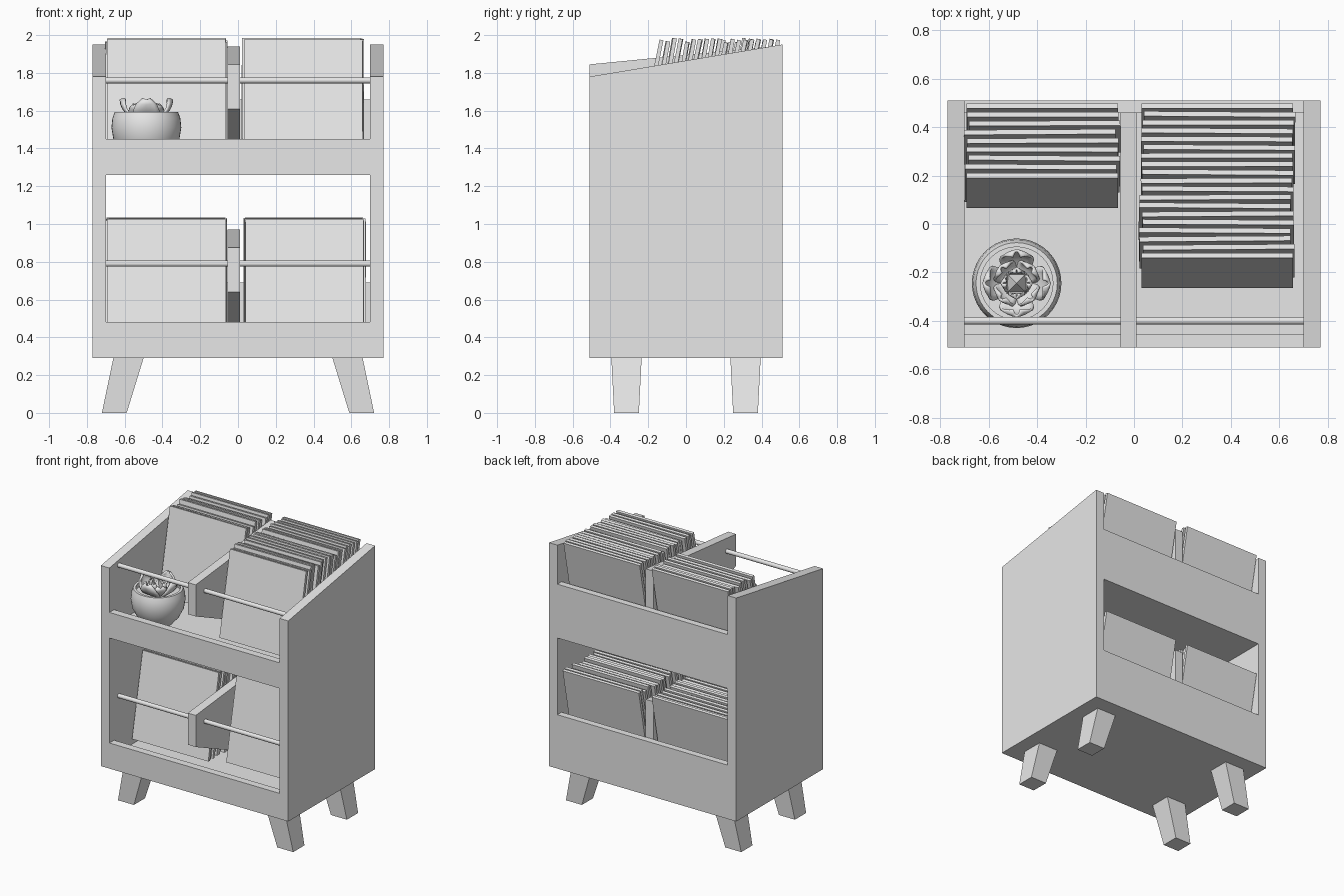
import bpy, bmesh, math, random
from mathutils import Matrix, Vector

random.seed(4)
if "Cube" in bpy.data.objects:
    bpy.data.objects.remove(bpy.data.objects["Cube"], do_unlink=True)

grey = bpy.data.materials.new("plain_grey")
grey.use_nodes = True
grey.diffuse_color = (0.8, 0.8, 0.8, 1)
grey.node_tree.nodes["Principled BSDF"].inputs["Base Color"].default_value = (0.8, 0.8, 0.8, 1)


def finish(name, bm, smooth=False):
    bmesh.ops.recalc_face_normals(bm, faces=bm.faces)
    mesh = bpy.data.meshes.new(name)
    bm.to_mesh(mesh)
    bm.free()
    mesh.materials.append(grey)
    obj = bpy.data.objects.new(name, mesh)
    bpy.context.collection.objects.link(obj)
    if smooth:
        bpy.ops.object.select_all(action='DESELECT')
        obj.select_set(True)
        bpy.context.view_layer.objects.active = obj
        bpy.ops.object.shade_smooth_by_angle(angle=math.radians(40))
    return obj


def add_box(bm, lo, hi):
    lo, hi = Vector(lo), Vector(hi)
    m = Matrix.Translation((lo + hi) / 2) @ Matrix.Diagonal((*(hi - lo), 1))
    return bmesh.ops.create_cube(bm, size=1, matrix=m)["verts"]


def box(name, lo, hi):
    bm = bmesh.new()
    add_box(bm, lo, hi)
    return finish(name, bm)


def side_profile(name, pts, x0, x1):
    """Extrude a (y, z) outline from x0 to x1."""
    bm = bmesh.new()
    face = bm.faces.new([bm.verts.new((x0, y, z)) for y, z in pts])
    out = bmesh.ops.extrude_face_region(bm, geom=[face])["geom"]
    bmesh.ops.translate(bm, vec=(x1 - x0, 0, 0),
                        verts=[v for v in out if isinstance(v, bmesh.types.BMVert)])
    return finish(name, bm)


# Cabinet sides with sloping tops
for name, x in (("right_side", -0.77), ("left_side", 0.70)):
    side_profile(name, [(-0.51, 0.29), (0.51, 0.29), (0.51, 1.95), (-0.51, 1.78)], x, x + 0.07)

# Two identical tiers: shelf, rails, divider, rod
TIER = 0.97
SHELF = 0.08
for tier, base in (("lower", 0.29), ("upper", 0.29 + TIER)):
    box(tier + "_shelf", (-0.7, -0.455, base), (0.7, 0.46, base + SHELF))
    box(tier + "_front_rail", (-0.7, -0.51, base), (0.7, -0.455, base + 0.19))
    box(tier + "_back_rail", (-0.7, 0.46, base), (0.7, 0.51, base + 0.40))
    side_profile(tier + "_divider",
                 [(-0.51, base + 0.35), (0.1, base + SHELF), (0.46, base + SHELF),
                  (0.46, base + 0.68), (-0.51, base + 0.585)], -0.055, 0.01)
    bm = bmesh.new()
    bmesh.ops.create_cone(bm, cap_ends=True, segments=16, radius1=0.016, radius2=0.016, depth=1.4,
                          matrix=Matrix.Translation((0, -0.4, base + 0.5)) @ Matrix.Rotation(math.pi / 2, 4, 'Y'))
    finish(tier + "_rod", bm, True)

# Splayed tapering legs
for sx, side in ((-1, "right"), (1, "left")):
    for sy, end in ((-1, "front"), (1, "back")):
        bm = bmesh.new()
        for v in add_box(bm, (-0.08, -0.08, 0), (0.08, 0.08, 0.29)):
            if v.co.z < 0.01:
                v.co.x = v.co.x * 0.82 + sx * 0.075
                v.co.y *= 0.82
            v.co.x += sx * 0.58
            v.co.y += sy * 0.315
        finish(f"{side}_{end}_leg", bm)


def sleeves(name, x_mid, floor, front, back, count):
    """Row of thin square sleeves leaning back; front/back are y at their tops."""
    bm = bmesh.new()
    for i in range(count):
        y = front + (back - front) * i / (count - 1)
        edge = i in (0, count - 1)
        lean = -0.2 + (0 if edge else random.uniform(-0.025, 0.025))
        x = x_mid + (0 if edge else random.uniform(-0.012, 0.012))
        h = 0.625 if edge else random.uniform(0.61, 0.632)
        verts = add_box(bm, (-0.313, 0, -h), (0.313, 0.021, 0))
        spin = Matrix.Rotation(0 if edge else random.uniform(-0.008, 0.008), 4, 'Z')
        top = floor + h * math.cos(lean) + 0.004
        m = Matrix.Translation((x, y, top)) @ spin @ Matrix.Rotation(lean, 4, 'X')
        bmesh.ops.transform(bm, matrix=m, verts=verts)
    finish(name, bm)


low, high = 0.29 + SHELF + 0.045, 0.29 + TIER + SHELF + 0.02
low = high - TIER + 0.02
sleeves("lower_right_sleeves", -0.38, low, -0.13, 0.478, 19)
sleeves("lower_left_sleeves", 0.352, low, -0.07, 0.478, 17)
sleeves("upper_right_sleeves", -0.38, high, 0.19, 0.478, 9)
sleeves("upper_left_sleeves", 0.345, high, -0.14, 0.478, 19)

# Round planter bowl
PX, PY = -0.485, -0.245
profile = [(0, 1.34), (0.1, 1.34), (0.145, 1.39), (0.175, 1.45), (0.185, 1.51), (0.18, 1.56),
           (0.168, 1.592), (0.15, 1.592), (0.155, 1.555), (0, 1.555)]
bm = bmesh.new()
vs = [bm.verts.new((r, 0, z)) for r, z in profile]
es = [bm.edges.new(p) for p in zip(vs, vs[1:])]
bmesh.ops.spin(bm, geom=vs + es, cent=(0, 0, 0), axis=(0, 0, 1), angle=2 * math.pi, steps=40)
bmesh.ops.remove_doubles(bm, verts=bm.verts, dist=0.0005)
finish("planter_bowl", bm, True).location = (PX, PY, 0)


def petals(name, count, turn, r0, r1, width, z0, z1, pointed):
    """Ring of cupped petals rising from radius r0 to r1."""
    bm = bmesh.new()
    n = 6
    for k in range(count):
        a = turn + k * 2 * math.pi / count
        grid = []
        for i in range(n + 1):
            t = i / n
            wide = (1 - t) ** 0.8 + 0.02 if pointed else math.sqrt(max(0.03, 1 - t ** 3))
            wide *= width * (0.6 + 0.4 * min(1, 2 * t))
            row = []
            for j in range(n + 1):
                s = j / n * 2 - 1
                r = r0 + (r1 - r0) * math.sin(t * math.pi / 2) - 0.3 * width * s * s * t
                row.append(bm.verts.new((r * math.cos(a) - s * wide * math.sin(a),
                                         r * math.sin(a) + s * wide * math.cos(a),
                                         z0 + (z1 - z0) * t ** 1.5)))
            grid.append(row)
        for i in range(n):
            for j in range(n):
                bm.faces.new((grid[i][j], grid[i][j + 1], grid[i + 1][j + 1], grid[i + 1][j]))
    obj = finish(name, bm, True)
    obj.location = (PX, PY, 0)
    mod = obj.modifiers.new("thickness", 'SOLIDIFY')
    mod.thickness = 0.012


# Rosette plant
petals("outer_petals", 4, 0, 0.03, 0.13, 0.075, 1.555, 1.66, False)
petals("middle_petals", 4, math.pi / 4, 0.03, 0.09, 0.06, 1.56, 1.63, False)
petals("inner_petals", 4, 0, 0.02, 0.055, 0.05, 1.57, 1.635, True)
bm = bmesh.new()
bmesh.ops.create_cone(bm, cap_ends=True, segments=4, radius1=0.07, radius2=0, depth=0.1,
                      matrix=Matrix.Translation((PX, PY, 1.607)) @ Matrix.Rotation(math.pi / 4, 4, 'Z'))
finish("plant_heart", bm)
